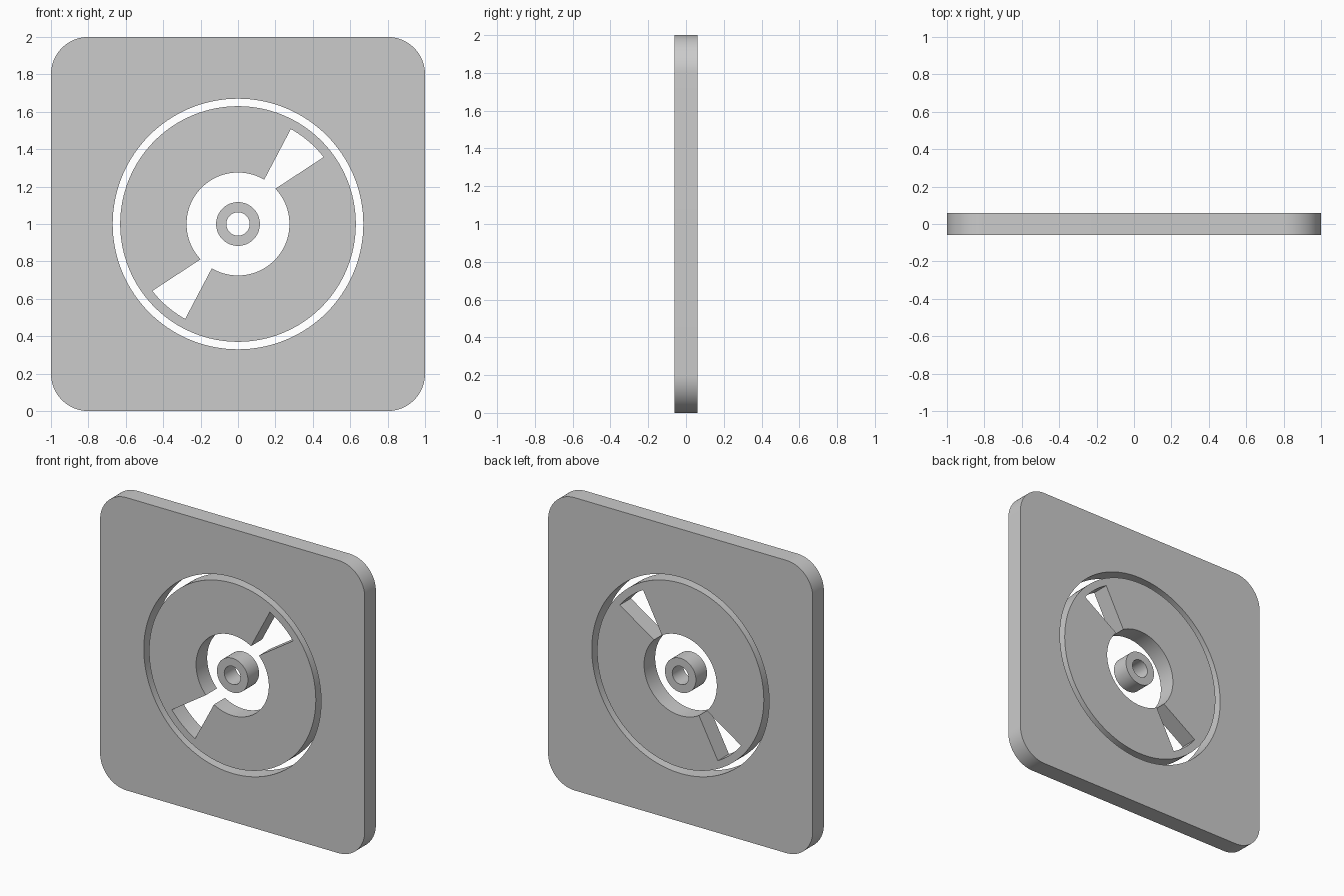
import bpy, bmesh
from math import cos, sin, radians

if "Cube" in bpy.data.objects:
    bpy.data.objects.remove(bpy.data.objects["Cube"])

HALF_DEPTH = 0.06
CENTRE_Z = 1.0


def arc(cx, cy, r, a0, a1, n):
    """Points along an arc, angles in degrees, both ends included."""
    return [(cx + r * cos(radians(a0 + (a1 - a0) * i / n)),
             cy + r * sin(radians(a0 + (a1 - a0) * i / n))) for i in range(n + 1)]


def circle(r, n=128):
    return arc(0, 0, r, 0, 360, n)[:-1]


def plate(name, loops):
    """Extrude an outline with holes into an upright slab."""
    cu = bpy.data.curves.new(name, 'CURVE')
    cu.dimensions = '2D'
    cu.fill_mode = 'BOTH'
    cu.extrude = HALF_DEPTH
    for pts in loops:
        sp = cu.splines.new('POLY')
        sp.points.add(len(pts) - 1)
        for p, (x, y) in zip(sp.points, pts):
            p.co = (x, y, 0, 1)
        sp.use_cyclic_u = True
    ob = bpy.data.objects.new(name, cu)
    bpy.context.collection.objects.link(ob)
    ob.location.z = CENTRE_Z
    ob.rotation_euler.x = radians(90)
    bpy.ops.object.select_all(action='DESELECT')
    ob.select_set(True)
    bpy.context.view_layer.objects.active = ob
    bpy.ops.object.convert(target='MESH')
    ob = bpy.context.object
    bm = bmesh.new()
    bm.from_mesh(ob.data)
    bmesh.ops.remove_doubles(bm, verts=bm.verts, dist=1e-5)
    bmesh.ops.recalc_face_normals(bm, faces=bm.faces)
    bm.to_mesh(ob.data)
    bm.free()
    bpy.ops.object.shade_smooth_by_angle(angle=radians(30))
    return ob


# Square frame with rounded corners and a round opening
corner = 0.2
frame = []
for k, (sx, sy) in enumerate([(1, 1), (-1, 1), (-1, -1), (1, -1)]):
    frame += arc(sx * (1 - corner), sy * (1 - corner), corner, 90 * k, 90 * k + 90, 20)
plate("outer_frame", [frame, circle(0.67)])

# Disc with a central hole that opens into two flared slots
opening = []
for turn in (0, 180):
    opening += arc(0, 0, 0.581, 38.0 + turn, 60.9 + turn, 10)
    opening += arc(0, 0, 0.275, 59.4 + turn, 223.3 + turn, 56)
plate("slotted_disc", [circle(0.63), opening])

# Hub ring
plate("hub_ring", [circle(0.117, 64), circle(0.062, 64)])
